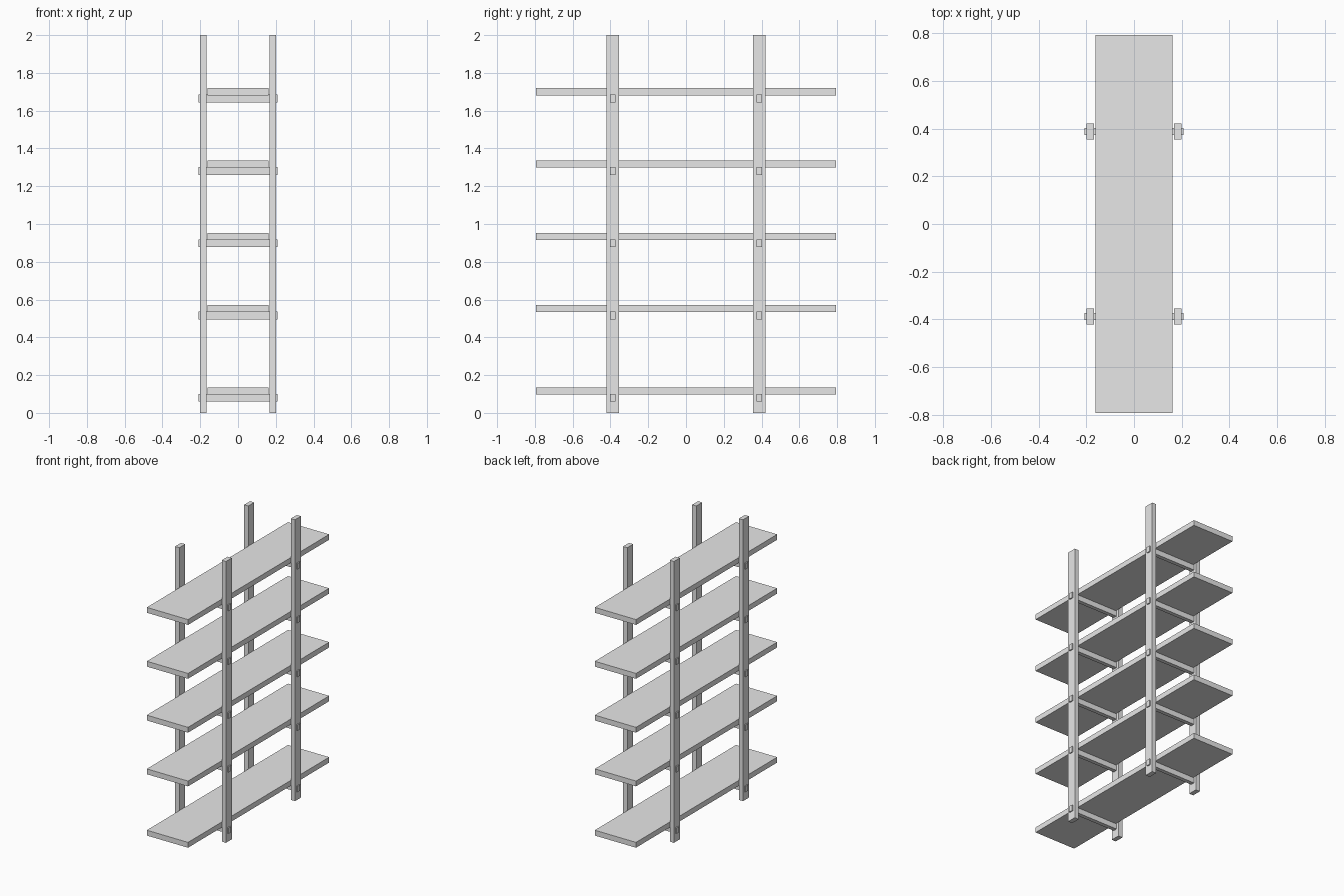
import bpy
from mathutils import Vector

cube = bpy.data.objects.get("Cube")
if cube:
    bpy.data.objects.remove(cube, do_unlink=True)

# Single plain finish
grey = bpy.data.materials.new("light_grey")
grey.use_nodes = True
colour = (0.8, 0.8, 0.8, 1)
grey.diffuse_color = colour
grey.node_tree.nodes["Principled BSDF"].inputs["Base Color"].default_value = colour


def box(name, low, high):
    """Add a box spanning two opposite corners."""
    low, high = Vector(low), Vector(high)
    bpy.ops.mesh.primitive_cube_add(size=1, location=(low + high) / 2)
    obj = bpy.context.object
    obj.name = name
    obj.scale = high - low
    bpy.ops.object.transform_apply(location=False, rotation=False, scale=True)
    obj.data.materials.append(grey)
    return obj


POST_IN, POST_OUT = 0.167, 0.2
POST_Y, POST_HALF = 0.388, 0.033
SHELF_X, SHELF_Y, SHELF_T = 0.162, 0.793, 0.038
RUNG_X, RUNG_HALF, RUNG_H = 0.208, 0.014, 0.042
shelf_tops = [0.135, 0.571, 0.953, 1.336, 1.719]

# Four upright posts
for x_name, sx in (("right", -1), ("left", 1)):
    for y_name, sy in (("front", -1), ("back", 1)):
        x0, x1 = sorted((sx * POST_IN, sx * POST_OUT))
        y = sy * POST_Y
        box(f"{y_name}_{x_name}_post",
            (x0, y - POST_HALF, 0), (x1, y + POST_HALF, 2))

# Shelves, each resting on two rungs whose ends pass through the posts
for i, top in enumerate(shelf_tops, 1):
    under = top - SHELF_T
    box(f"shelf_{i}", (-SHELF_X, -SHELF_Y, under), (SHELF_X, SHELF_Y, top))
    rung_top = under + 0.004
    for y_name, sy in (("front", -1), ("back", 1)):
        y = sy * POST_Y
        box(f"{y_name}_rung_{i}",
            (-RUNG_X, y - RUNG_HALF, rung_top - RUNG_H),
            (RUNG_X, y + RUNG_HALF, rung_top))
